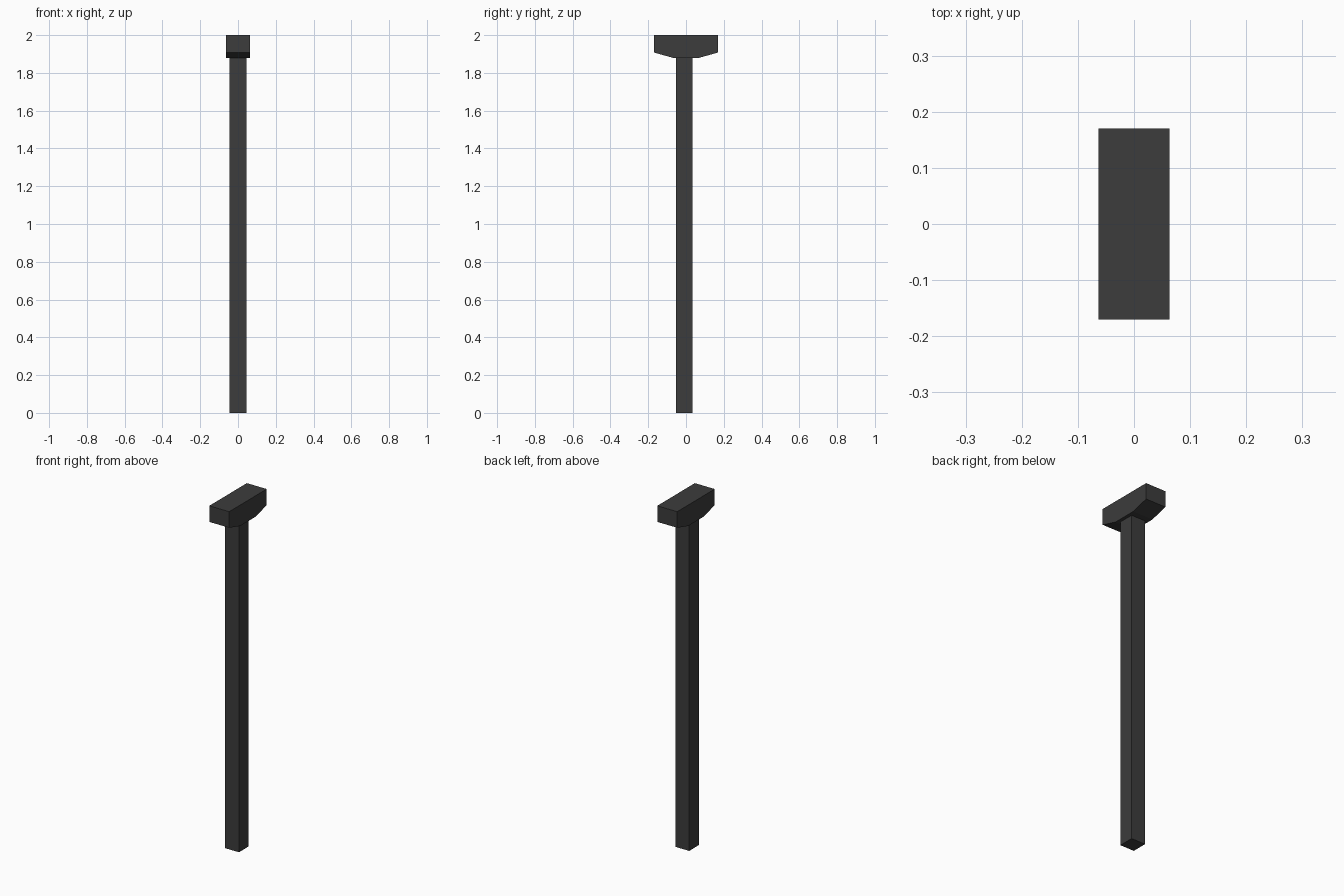
import bpy, bmesh

if "Cube" in bpy.data.objects:
    bpy.data.objects.remove(bpy.data.objects["Cube"])

dark = bpy.data.materials.new("dark_metal")
dark.diffuse_color = (0.045, 0.045, 0.045, 1)
dark.use_nodes = True
dark.node_tree.nodes["Principled BSDF"].inputs["Base Color"].default_value = dark.diffuse_color


def extrude_profile(name, points, axis_vec, place):
    """Make a closed prism from a 2D profile."""
    bm = bmesh.new()
    face = bm.faces.new([bm.verts.new(place(a, b)) for a, b in points])
    ext = bmesh.ops.extrude_face_region(bm, geom=[face])
    moved = [g for g in ext["geom"] if isinstance(g, bmesh.types.BMVert)]
    bmesh.ops.translate(bm, verts=moved, vec=axis_vec)
    bmesh.ops.recalc_face_normals(bm, faces=bm.faces)
    mesh = bpy.data.meshes.new(name)
    bm.to_mesh(mesh)
    bm.free()
    mesh.materials.append(dark)
    obj = bpy.data.objects.new(name, mesh)
    bpy.context.collection.objects.link(obj)
    return obj


# Square post, set slightly toward the front
h, cy, top = 0.044, -0.01, 1.88
extrude_profile("post", [(-h, cy - h), (h, cy - h), (h, cy + h), (-h, cy + h)],
                (0, 0, top), lambda x, y: (x, y, 0))

# Head block with a tapered underside, mirrored front to back
w = 0.063
half = [(0.07, 1.88), (0.17, 1.908), (0.17, 2.0)]
profile = half + [(-y, z) for y, z in reversed(half)]
extrude_profile("head_block", profile, (2 * w, 0, 0), lambda y, z: (-w, y, z))
